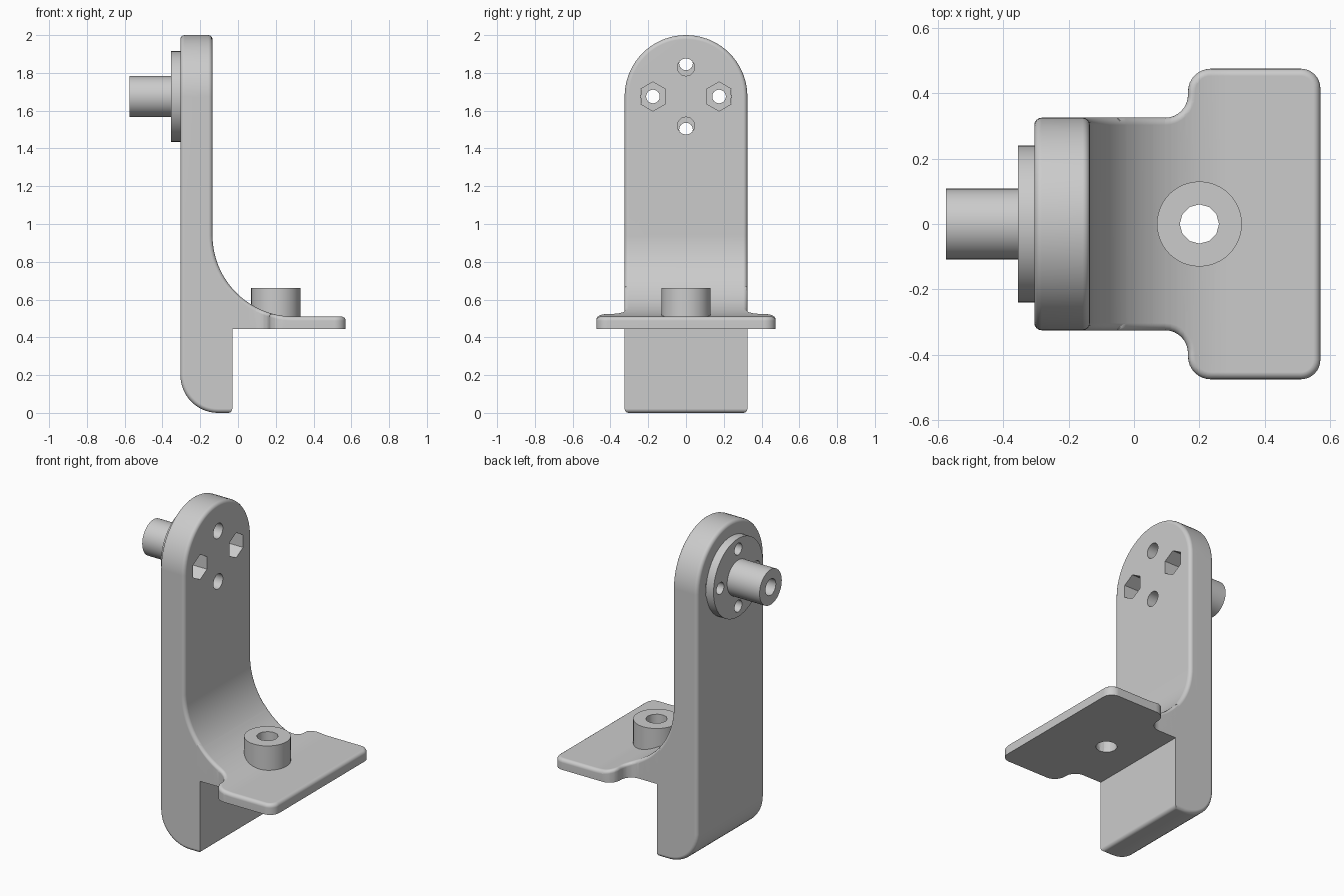
import bpy, bmesh
from math import sin, cos, pi, radians, hypot, sqrt

cube = bpy.data.objects.get("Cube")
if cube:
    bpy.data.objects.remove(cube, do_unlink=True)

SHADE = (0.6, 0.6, 0.6, 1)
grey = bpy.data.materials.new("mid_grey")
grey.use_nodes = True
grey.diffuse_color = SHADE
grey.node_tree.nodes["Principled BSDF"].inputs["Base Color"].default_value = SHADE

AXES = {"X": lambda a, b, t: (t, a, b),
        "Y": lambda a, b, t: (a, t, b),
        "Z": lambda a, b, t: (a, b, t)}


def arc(cx, cy, r, start, end, n=8):
    angles = [radians(start + (end - start) * i / n) for i in range(n + 1)]
    return [(cx + r * cos(a), cy + r * sin(a)) for a in angles]


def circle(cx, cy, r, n=48, turn=0):
    return arc(cx, cy, r, turn, turn + 360, n)[:-1]


def prism(name, outline, axis, low, high):
    """Extrude a closed 2D outline along an axis."""
    bm = bmesh.new()
    ends = [[bm.verts.new(AXES[axis](a, b, t)) for a, b in outline] for t in (low, high)]
    bm.faces.new(ends[0])
    bm.faces.new(ends[1])
    n = len(outline)
    for i in range(n):
        j = (i + 1) % n
        bm.faces.new((ends[0][i], ends[0][j], ends[1][j], ends[1][i]))
    bmesh.ops.recalc_face_normals(bm, faces=bm.faces)
    mesh = bpy.data.meshes.new(name)
    bm.to_mesh(mesh)
    bm.free()
    mesh.materials.append(grey)
    ob = bpy.data.objects.new(name, mesh)
    bpy.context.collection.objects.link(ob)
    return ob


def combine(ob, tool, operation="DIFFERENCE"):
    """Apply a boolean and discard the tool."""
    mod = ob.modifiers.new("boolean", "BOOLEAN")
    mod.operation, mod.object, mod.solver = operation, tool, "EXACT"
    bpy.context.view_layer.objects.active = ob
    bpy.ops.object.modifier_apply(modifier=mod.name)
    bpy.data.objects.remove(tool, do_unlink=True)


def round_edges(bm, chosen):
    """Round the sharp edges whose end points pass the rule."""
    edges = [e for e in bm.edges
             if e.calc_face_angle(0) > 0.6 and chosen(*(v.co for v in e.verts))]
    bmesh.ops.bevel(bm, geom=edges, offset=0.022, segments=4, profile=0.5,
                    affect="EDGES", clamp_overlap=False)


def smooth(ob):
    bpy.ops.object.select_all(action="DESELECT")
    ob.select_set(True)
    bpy.context.view_layer.objects.active = ob
    bpy.ops.object.shade_smooth_by_angle(angle=radians(32))
    mod = ob.modifiers.new("flat_normals", "WEIGHTED_NORMAL")
    mod.keep_sharp = True


BACK, FACE, STEP_X = -0.305, -0.135, -0.03
SHELF_LOW, SHELF_TOP, TUCK = 0.445, 0.51, 0.46
HUB_Z, HALF, BOLT = 1.675, 0.325, 0.175
CURVE_X, CURVE_Z, CURVE_R = 0.295, 0.94, 0.43

# Upright: side profile with the curved web, trimmed by an arched top
web = arc(CURVE_X, CURVE_Z, CURVE_R, 237, 180, 16)
tail = web[0][0]
side = (arc(-0.105, 0.2, 0.2, 180, 270, 14)
        + [(STEP_X, 0), (STEP_X, TUCK), (tail, TUCK)] + web
        + [(FACE, 2.1), (BACK, 2.1)])
upright = prism("upright", side, "Y", -0.6, 0.6)
arch = [(-HALF, -0.3), (HALF, -0.3)] + arc(0, HUB_Z, HALF, 0, 180, 36)
combine(upright, prism("arch_tool", arch, "X", -0.8, 0.8), "INTERSECT")

# Hub flange and hollow shaft
flange = prism("hub_flange", circle(0, HUB_Z, 0.24, 64), "X", -0.355, BACK)
shaft = prism("hub_shaft", circle(0, HUB_Z, 0.108), "X", -0.575, -0.35)
for part in (flange, shaft):
    combine(part, prism("bore_tool", circle(0, HUB_Z, 0.05, 32), "X", -0.7, -0.2))

# Bolt holes and hexagonal nut pockets
for s in (-1, 1):
    for y, z in ((s * BOLT, HUB_Z), (0, HUB_Z + s * BOLT)):
        combine(flange, prism("bolt_tool", circle(y, z, 0.036, 24), "X", -0.5, -0.2))
    nut = circle(s * BOLT, HUB_Z, 0.077, 6, 30)
    screw = circle(0, HUB_Z + s * 0.155, 0.046, 24)
    for outline in (nut, screw):
        combine(upright, prism("pocket_tool", outline, "X", -0.5, 0))

# Shelf slab and boss with a shared through hole
half_plan = ([(-0.05, HALF)] + arc(0.095, 0.395, 0.07, 270, 360)
             + arc(0.235, 0.405, 0.07, 180, 90) + arc(0.51, 0.415, 0.06, 90, 0))
plan = half_plan + [(x, -y) for x, y in reversed(half_plan)]
shelf = prism("shelf", plan, "Z", SHELF_LOW, SHELF_TOP)
boss = prism("shelf_boss", circle(0.2, 0, 0.13), "Z", 0.47, 0.66)
for part in (shelf, boss):
    combine(part, prism("hole_tool", circle(0.2, 0, 0.06, 12), "Z", 0.3, 0.9))


def upright_rule(p, q):
    def on(axis, value):
        return all(abs(c[axis] - value) < 0.002 for c in (p, q))
    hole = all(hypot(c.y, c.z - HUB_Z) < 0.3 for c in (p, q))
    step = on(0, STEP_X) and abs(p.z - q.z) > 0.1
    return not (hole or step or on(0, tail) or on(2, TUCK))


def shelf_rule(p, q):
    return all(c.z > SHELF_TOP - 0.002 and c.x > -0.04 and hypot(c.x - 0.2, c.y) > 0.1
               or c.z > SHELF_TOP - 0.002 and c.x <= -0.04 for c in (p, q))


# Soften the outer edges of the upright
bm = bmesh.new()
bm.from_mesh(upright.data)
round_edges(bm, upright_rule)
bm.to_mesh(upright.data)
bm.free()

# Soften the shelf rim, then raise its top along the web curve
bm = bmesh.new()
bm.from_mesh(shelf.data)
round_edges(bm, shelf_rule)
for i in range(17):
    bmesh.ops.bisect_plane(bm, geom=bm.verts[:] + bm.edges[:] + bm.faces[:],
                           plane_co=(-0.025 + i * 0.02, 0, 0), plane_no=(1, 0, 0))
for v in bm.verts:
    if v.co.z > SHELF_LOW + 0.02 and v.co.x < CURVE_X:
        v.co.z += CURVE_R - sqrt(CURVE_R ** 2 - (CURVE_X - v.co.x) ** 2)
bm.to_mesh(shelf.data)
bm.free()

for part in (upright, shelf, flange, shaft, boss):
    smooth(part)
